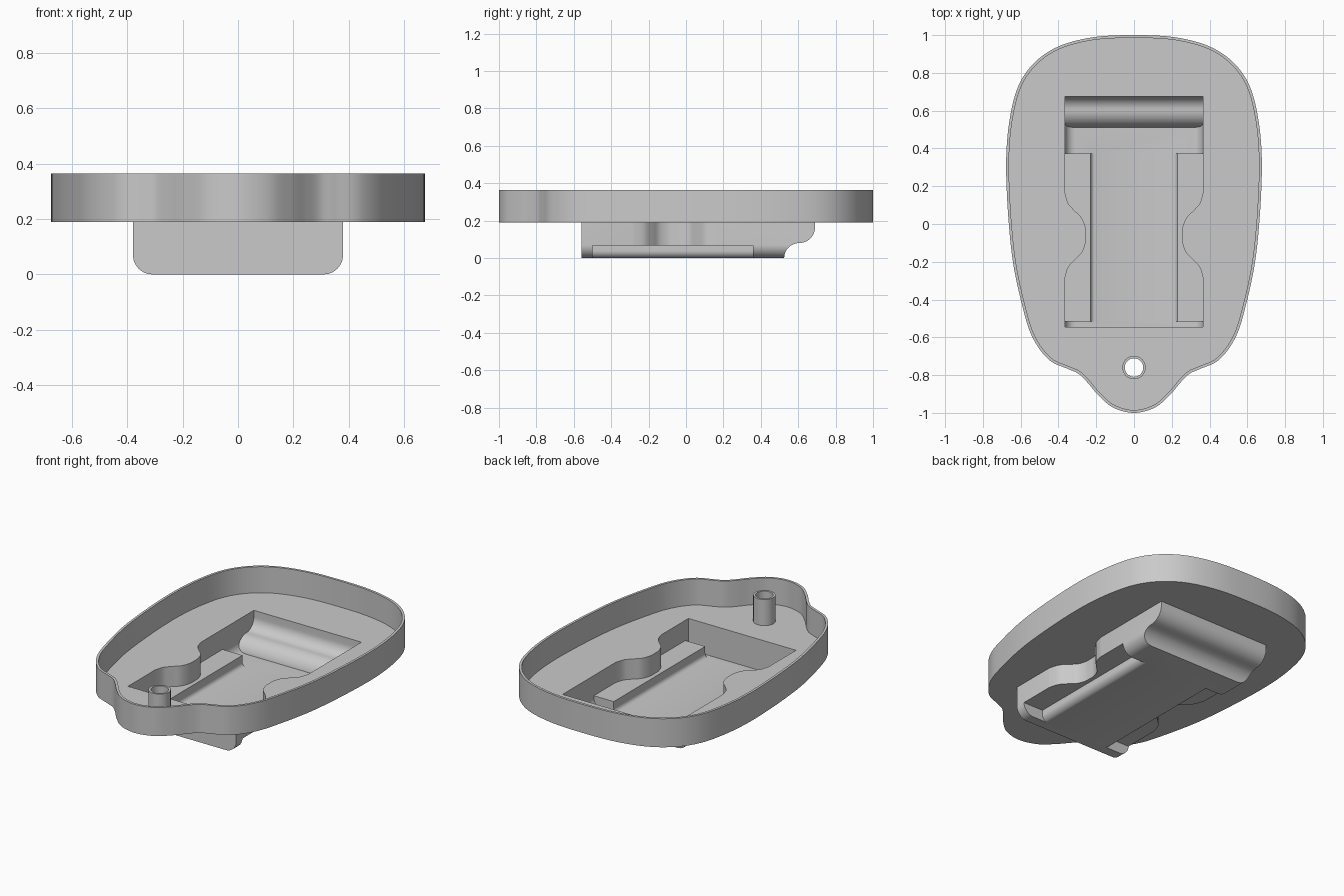
import bpy, bmesh, math
from mathutils import Vector

cube = bpy.data.objects.get("Cube")
if cube:
    bpy.data.objects.remove(cube, do_unlink=True)

WALL = 0.015
RIM, FLOOR = 0.365, 0.19

grey = bpy.data.materials.new("plain grey")
grey.use_nodes = True
colour = (0.59, 0.59, 0.59, 1)
grey.diffuse_color = colour
grey.node_tree.nodes["Principled BSDF"].inputs["Base Color"].default_value = colour


def spline(pts, steps, closed=False):
    """Smooth curve through the points."""
    pts = [Vector(p) for p in pts]
    n = len(pts)
    pick = (lambda i: pts[i % n]) if closed else (lambda i: pts[max(0, min(n - 1, i))])
    out = []
    for i in range(n if closed else n - 1):
        a, b, c, d = (pick(i + k) for k in (-1, 0, 1, 2))
        for s in range(steps):
            t = s / steps
            out.append(b + 0.5 * t * (c - a + t * (2*a - 5*b + 4*c - d + t * (3*(b - c) + d - a))))
    if not closed:
        out.append(pts[-1])
    return out


def arc(cx, cy, r, start, end, steps=12):
    angles = [math.radians(start + (end - start) * i / steps) for i in range(steps + 1)]
    return [Vector((cx + r * math.cos(a), cy + r * math.sin(a))) for a in angles]


def inset(pts, d):
    """Mitred inward offset of a counter-clockwise outline."""
    out = []
    for i, p in enumerate(pts):
        e1 = (p - pts[i - 1]).normalized()
        e2 = (pts[(i + 1) % len(pts)] - p).normalized()
        n1, n2 = Vector((-e1.y, e1.x)), Vector((-e2.y, e2.x))
        out.append(p + (n1 + n2) * d / (1 + n1.dot(n2)))
    return out


def prism(name, pts, lo, hi, axis="z"):
    """Extrude an outline along an axis."""
    place = {"x": lambda p, h: (h, p.x, p.y),
             "y": lambda p, h: (p.x, h, p.y),
             "z": lambda p, h: (p.x, p.y, h)}[axis]
    bm = bmesh.new()
    rings = [[bm.verts.new(place(p, h)) for p in pts] for h in (lo, hi)]
    for ring in rings:
        bm.faces.new(ring)
    for i in range(len(pts)):
        bm.faces.new((rings[0][i - 1], rings[0][i], rings[1][i], rings[1][i - 1]))
    bmesh.ops.recalc_face_normals(bm, faces=bm.faces)
    mesh = bpy.data.meshes.new(name)
    bm.to_mesh(mesh)
    bm.free()
    mesh.materials.append(grey)
    obj = bpy.data.objects.new(name, mesh)
    bpy.context.collection.objects.link(obj)
    return obj


def combine(target, other, operation):
    mod = target.modifiers.new("combine", "BOOLEAN")
    mod.operation, mod.object, mod.solver = operation, other, "MANIFOLD"
    bpy.context.view_layer.objects.active = target
    bpy.ops.object.modifier_apply(modifier=mod.name)
    bpy.data.objects.remove(other, do_unlink=True)


def mirror(pts):
    return [Vector((-p.x, p.y)) for p in reversed(pts)]


# Tray outline: rounded body with a small tongue at the front
half = [(0.11, -0.972), (0.19, -0.905), (0.25, -0.835), (0.295, -0.792), (0.35, -0.767),
        (0.445, -0.723), (0.527, -0.62), (0.582, -0.47), (0.648, -0.15), (0.677, 0.3),
        (0.65, 0.6), (0.58, 0.79), (0.44, 0.92), (0.24, 0.985)]
half = [Vector(p) for p in half]
tray_outline = spline([Vector((0, -1))] + half + [Vector((0, 1))] + mirror(half), 8, True)

# Pocket outlines: rounded front section, stepped side section
corner = arc(0.31, 0.07, 0.07, -90, 0) + [Vector((0.38, 0.6))]
section = corner + mirror(corner)
ramp = ([Vector((-0.56, 0.6)), Vector((-0.56, 0))] + arc(0.605, 0, 0.08, 180, 90)
        + arc(0.605, 0.165, 0.085, -90, 0)[1:] + [Vector((0.69, 0.6))])

# Plan of the waist pinch on one side, running from back to front outside the body
upper = [(0.27, 0.0), (0.272, 0.04), (0.29, 0.085), (0.325, 0.12), (0.36, 0.16),
         (0.377, 0.21), (0.386, 0.26)]
waist = [(x, -y) for x, y in reversed(upper)] + upper[1:]
waist = [Vector((x, y - 0.06)) for x, y in reversed(spline(waist, 6))]
waist = waist + [Vector((0.6, -0.32)), Vector((0.6, 0.2))]

# Side notch section, with a rounded lower edge on the body beside it
R = 0.04
notch = ([Vector((0.245 - R, -0.1)), Vector((0.6, -0.1)), Vector((0.6, 0.066)), Vector((0.245, 0.066))]
         + arc(0.245 - R, R - 0.001, R, 0, -90, 8))


def pocket(name, d, top):
    """Pocket solid shrunk by d on every side."""
    body = prism(name, inset(section, d), -0.75, 0.85, "y")
    combine(body, prism("side_section", inset(ramp, d), -0.7, 0.7, "x"), "INTERSECT")
    pinch, groove = inset(waist, -d), inset(notch, -d)
    for flip in (list, mirror):
        combine(body, prism("waist", flip(pinch), -0.3, 0.8), "DIFFERENCE")
        combine(body, prism("notch", flip(groove), -0.5 - d, 0.357 + d, "y"), "DIFFERENCE")
    lid = [Vector(p) for p in ((-1, -1), (1, -1), (1, 1), (-1, 1))]
    combine(body, prism("lid", lid, top, 0.9), "DIFFERENCE")
    return body


# Tray with the pocket hanging below its floor
tray = prism("tray_shell", tray_outline, FLOOR, RIM)
combine(tray, pocket("pocket_outside", 0, FLOOR + 0.01), "UNION")
combine(tray, prism("tray_inside", inset(tray_outline, WALL), FLOOR + WALL, 0.5), "DIFFERENCE")
combine(tray, pocket("pocket_inside", WALL, 0.3), "DIFFERENCE")

# Hollow post over the front hole
post = prism("hollow_post", arc(0, -0.76, 0.062, 0, 348.75, 31), FLOOR + 0.01, RIM)
for obj in (tray, post):
    combine(obj, prism("hole", arc(0, -0.76, 0.049, 0, 348.75, 31), 0, 0.6), "DIFFERENCE")

for obj in (tray, post):
    bpy.ops.object.select_all(action="DESELECT")
    obj.select_set(True)
    bpy.context.view_layer.objects.active = obj
    bpy.ops.object.shade_smooth_by_angle(angle=math.radians(30))
